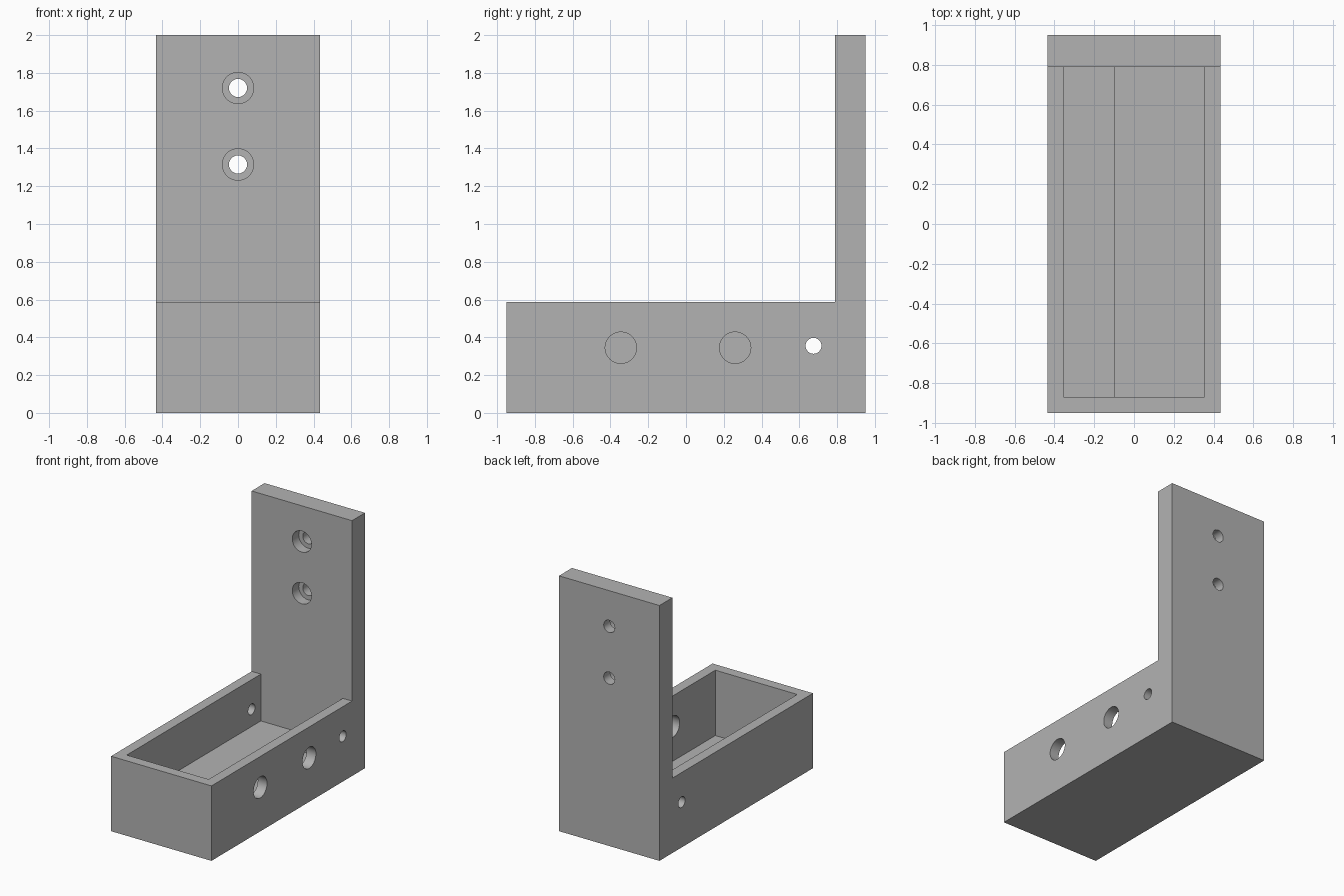
import bpy
import bmesh
from math import pi
from mathutils import Matrix, Vector

if "Cube" in bpy.data.objects:
    bpy.data.objects.remove(bpy.data.objects["Cube"], do_unlink=True)

# Overall dimensions
HALF_W, HALF_D = 0.435, 0.95
HEIGHT, TRAY_H = 2.0, 0.587
PLATE_Y = 0.79
WALL, FLOOR = 0.08, 0.075
LEDGE_X, LEDGE_Z = -0.095, 0.22

grey = bpy.data.materials.new("plain grey")
grey.use_nodes = True
colour = (0.45, 0.45, 0.45, 1)
grey.diffuse_color = colour
grey.node_tree.nodes["Principled BSDF"].inputs["Base Color"].default_value = colour


def finish(name, bm):
    bmesh.ops.recalc_face_normals(bm, faces=bm.faces)
    mesh = bpy.data.meshes.new(name)
    bm.to_mesh(mesh)
    bm.free()
    mesh.materials.append(grey)
    obj = bpy.data.objects.new(name, mesh)
    bpy.context.collection.objects.link(obj)
    return obj


def prism(name, points, sweep):
    """Extrude a closed outline along a vector."""
    bm = bmesh.new()
    face = bm.faces.new([bm.verts.new(p) for p in points])
    out = bmesh.ops.extrude_face_region(bm, geom=[face])
    verts = [g for g in out["geom"] if isinstance(g, bmesh.types.BMVert)]
    bmesh.ops.translate(bm, verts=verts, vec=sweep)
    return finish(name, bm)


def rod(name, start, end, radius):
    """Cylinder between two points, used to drill holes."""
    a, b = Vector(start), Vector(end)
    turn = (b - a).to_track_quat('Z', 'Y').to_matrix().to_4x4()
    bm = bmesh.new()
    bmesh.ops.create_cone(bm, cap_ends=True, segments=48, radius1=radius,
                          radius2=radius, depth=(b - a).length,
                          matrix=Matrix.Translation((a + b) / 2) @ turn)
    return finish(name, bm)


# L-shaped body: tray block with upright back plate
side = [(-HALF_D, 0), (HALF_D, 0), (HALF_D, HEIGHT),
        (PLATE_Y, HEIGHT), (PLATE_Y, TRAY_H), (-HALF_D, TRAY_H)]
bracket = prism("bracket", [(-HALF_W, y, z) for y, z in side], (2 * HALF_W, 0, 0))

# Tray pocket with a raised ledge along one side
inner, front, above = HALF_W - WALL, -HALF_D + WALL, TRAY_H + 0.1
section = [(-inner, LEDGE_Z), (LEDGE_X, LEDGE_Z), (LEDGE_X, FLOOR),
           (inner, FLOOR), (inner, above), (-inner, above)]
cutters = [prism("pocket_cutter", [(x, front, z) for x, z in section],
                 (0, PLATE_Y - front, 0))]

# Counterbored screw holes in the back plate
for z in (1.72, 1.315):
    cutters.append(rod("screw_cutter", (0, PLATE_Y - 0.1, z), (0, HALF_D + 0.1, z), 0.048))
    cutters.append(rod("counterbore_cutter", (0, PLATE_Y - 0.1, z), (0, PLATE_Y + 0.08, z), 0.083))

# Large holes in the left wall only
for y in (-0.345, 0.26):
    cutters.append(rod("large_hole_cutter", (0.2, y, 0.345), (0.6, y, 0.345), 0.083))

# Small cross hole through both walls
cutters.append(rod("small_hole_cutter", (-0.6, 0.675, 0.355), (0.6, 0.675, 0.355), 0.042))

# Cut everything and discard the cutters
bpy.ops.object.select_all(action='DESELECT')
bpy.context.view_layer.objects.active = bracket
bracket.select_set(True)
for cutter in cutters:
    cutter.hide_render = True
    mod = bracket.modifiers.new("cut", 'BOOLEAN')
    mod.operation = 'DIFFERENCE'
    mod.solver = 'EXACT'
    mod.object = cutter
    bpy.ops.object.modifier_apply(modifier=mod.name)
    bpy.data.objects.remove(cutter, do_unlink=True)

bpy.ops.object.shade_smooth_by_angle(angle=pi / 6)
